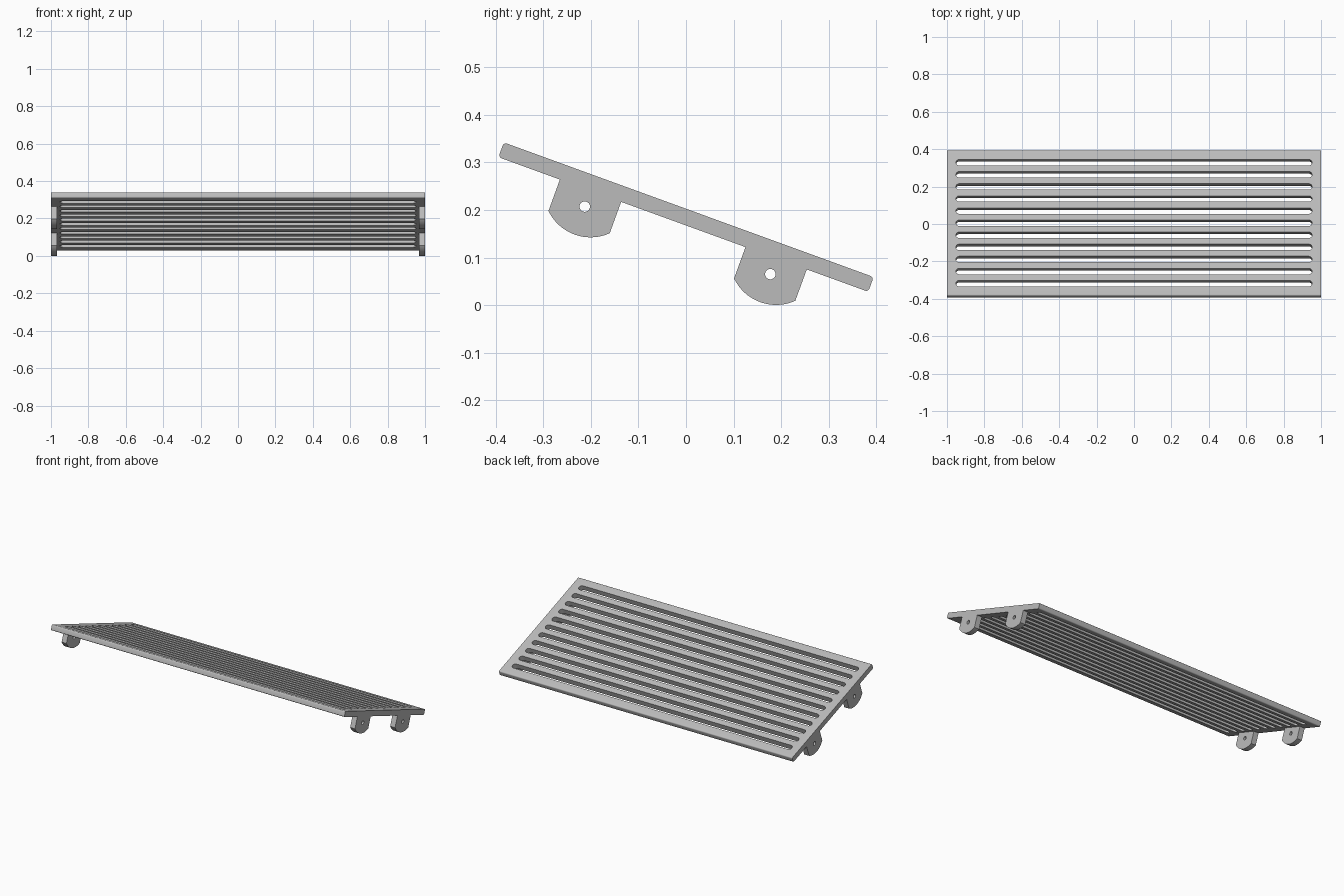
import bpy, bmesh, math
from mathutils import Vector

cube = bpy.data.objects.get("Cube")
if cube:
    bpy.data.objects.remove(cube)

TILT = math.radians(-20)      # panel slopes down toward the back
CENTRE = Vector((0, 0, 0.185))
LENGTH, THICK = 0.827, 0.033  # along the slope, and panel thickness
ROUND = 0.007
SLOT_W, SLOT_END, PITCH, SLOTS = 0.034, 0.952, 0.0688, 11
LUG_U, LUG_HALF, LUG_R = 0.2075, 0.0685, 0.098
HOLE_R = 0.011

grey = bpy.data.materials.new("light grey")
grey.use_nodes = True
colour = (0.5, 0.5, 0.5, 1)
grey.diffuse_color = colour
grey.node_tree.nodes["Principled BSDF"].inputs["Base Color"].default_value = colour


def arc(cx, cy, r, a0, a1, n):
    """Points on an arc, angles in degrees."""
    return [(cx + r * math.cos(math.radians(a0 + (a1 - a0) * i / n)),
             cy + r * math.sin(math.radians(a0 + (a1 - a0) * i / n)))
            for i in range(n + 1)]


def prisms(name, outlines, vec):
    """One mesh object made of extruded outlines."""
    bm = bmesh.new()
    for pts in outlines:
        face = bm.faces.new([bm.verts.new(p) for p in pts])
        out = bmesh.ops.extrude_face_region(bm, geom=[face])["geom"]
        bmesh.ops.translate(bm, vec=vec,
                            verts=[v for v in out if isinstance(v, bmesh.types.BMVert)])
    bmesh.ops.recalc_face_normals(bm, faces=bm.faces)
    mesh = bpy.data.meshes.new(name)
    bm.to_mesh(mesh)
    bm.free()
    ob = bpy.data.objects.new(name, mesh)
    bpy.context.collection.objects.link(ob)
    mesh.materials.append(grey)
    return ob


def cut(ob, cutter):
    """Subtract the cutter, then discard it."""
    bpy.context.view_layer.update()
    mod = ob.modifiers.new("cut", "BOOLEAN")
    mod.operation, mod.solver, mod.object = "DIFFERENCE", "EXACT", cutter
    activate(ob)
    bpy.ops.object.modifier_apply(modifier=mod.name)
    bpy.data.objects.remove(cutter)


def activate(ob):
    bpy.ops.object.select_all(action="DESELECT")
    ob.select_set(True)
    bpy.context.view_layer.objects.active = ob


def finish(ob):
    """Tilt the part into place and shade it."""
    activate(ob)
    bpy.ops.object.shade_smooth_by_angle(angle=math.radians(30))
    ob.location = CENTRE
    ob.rotation_euler = (TILT, 0, 0)


# Panel with rounded long edges
hu, hv = LENGTH / 2 - ROUND, THICK / 2 - ROUND
profile = []
for k, (su, sv) in enumerate([(1, 1), (-1, 1), (-1, -1), (1, -1)]):
    profile += arc(su * hu, sv * hv, ROUND, 90 * k, 90 * k + 90, 5)
panel = prisms("slotted_panel", [[(-1, u, v) for u, v in profile]], (2, 0, 0))

# Round-ended slots through the panel
slots = []
r = SLOT_W / 2
for i in range(SLOTS):
    u = (i - (SLOTS - 1) / 2) * PITCH
    outline = (arc(SLOT_END - r, u, r, -90, 90, 12)
               + arc(-SLOT_END + r, u, r, 90, 270, 12))
    slots.append([(x, y, -0.1) for x, y in outline])
cut(panel, prisms("slot_cutter", slots, (0, 0, 0.2)))
finish(panel)

# Four mounting lugs under the corners, each with a pin hole
for side, sx in (("left", 1), ("right", -1)):
    for end, su in (("front", -1), ("back", 1)):
        u, top = su * LUG_U, -THICK / 2
        a = math.degrees(math.acos(LUG_HALF / LUG_R))
        outline = ([(u + LUG_HALF, top), (u - LUG_HALF, top)]
                   + arc(u, top, LUG_R, 180 + a, 360 - a, 24))
        x0 = sx * 0.967
        lug = prisms(f"{end}_{side}_lug", [[(x0, y, z) for y, z in outline]],
                     (sx * 0.033, 0, 0))
        hole = arc(u, -0.052, HOLE_R, 0, 360, 24)[:-1]
        cut(lug, prisms("hole_cutter", [[(x0 - sx * 0.05, y, z) for y, z in hole]],
                        (sx * 0.15, 0, 0)))
        finish(lug)
